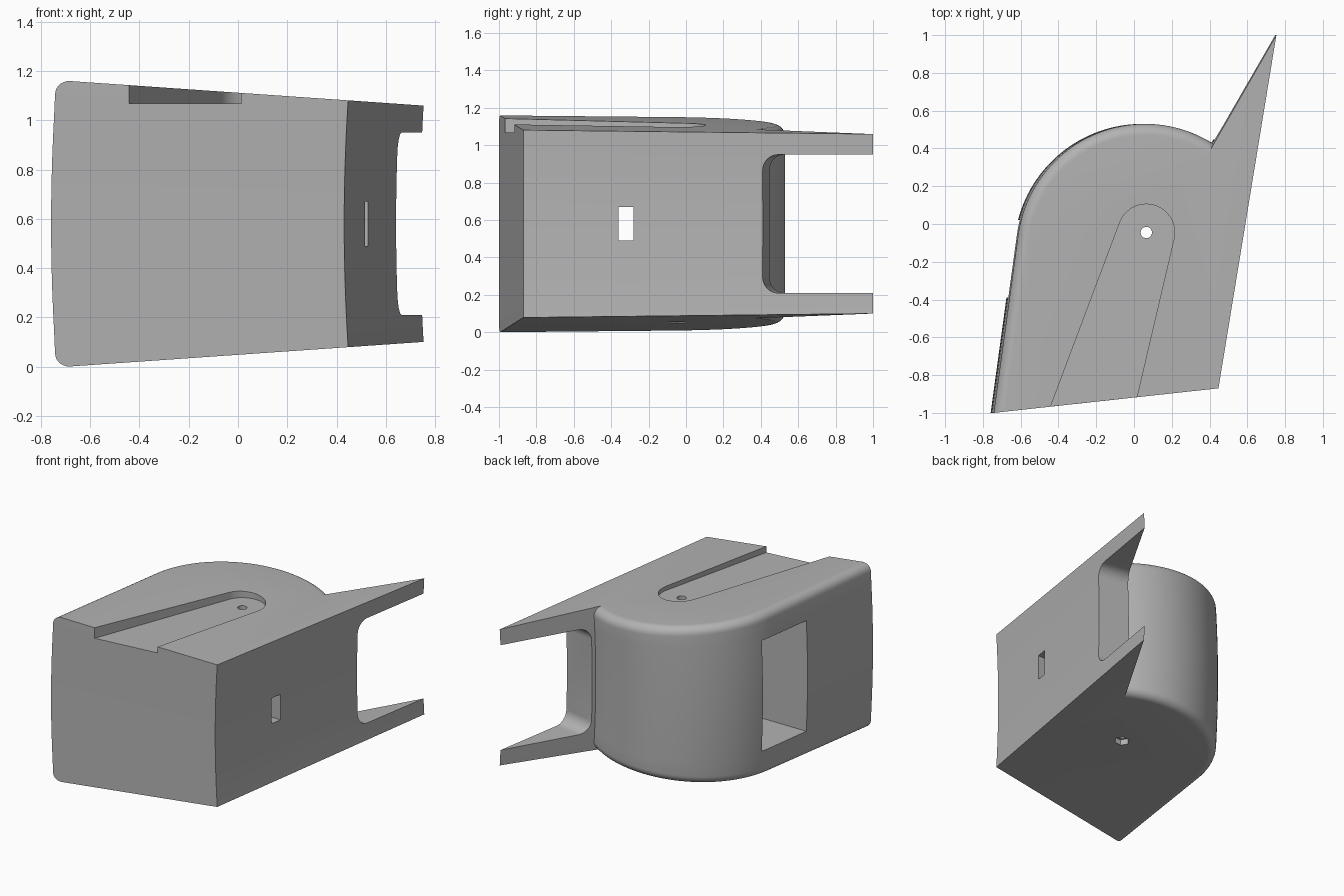
import bpy, bmesh, math
from mathutils import Vector, Matrix

cube = bpy.data.objects.get("Cube")
if cube:
    bpy.data.objects.remove(cube, do_unlink=True)

grey = bpy.data.materials.new("plain grey")
grey.use_nodes = True
color = (0.45, 0.45, 0.45, 1)
grey.diffuse_color = color
grey.node_tree.nodes["Principled BSDF"].inputs["Base Color"].default_value = color

HEIGHT, FILLET, RADIUS = 1.16, 0.06, 0.68
CENTRE = Vector((0.06, -0.15))
PIVOT = Vector((0.065, -0.045))
FRONT_OUTER, FRONT_INNER = Vector((-0.743, -1)), Vector((0.447, -0.87))
WING_ROOT, WING_TIP = Vector((0.42, 0.42)), Vector((0.755, 1))


def polar(centre, r, a):
    return centre + r * Vector((math.cos(a), math.sin(a)))


def tangent_angle(point, centre, r, side):
    d = point - centre
    return math.atan2(d.y, d.x) + side * math.acos(r / d.length)


def make(name, bm):
    bmesh.ops.recalc_face_normals(bm, faces=bm.faces)
    me = bpy.data.meshes.new(name)
    bm.to_mesh(me)
    bm.free()
    me.materials.append(grey)
    ob = bpy.data.objects.new(name, me)
    bpy.context.collection.objects.link(ob)
    return ob


def loft(name, rings):
    bm = bmesh.new()
    rows = [[bm.verts.new(p) for p in ring] for ring in rings]
    n = len(rows[0])
    for a, b in zip(rows, rows[1:]):
        for i in range(n):
            bm.faces.new((a[i], a[(i + 1) % n], b[(i + 1) % n], b[i]))
    bm.faces.new(rows[0][::-1])
    bm.faces.new(rows[-1])
    return make(name, bm)


def prism(name, pts, lo, hi, frame=Matrix.Identity(4)):
    return loft(name, [[frame @ Vector((p[0], p[1], w)) for p in pts] for w in (lo, hi)])


def outline(inset):
    """Plan outline, pulled in along the rounded outer wall."""
    r = RADIUS - inset
    edge = (FRONT_INNER - FRONT_OUTER).normalized()
    corner = FRONT_OUTER + edge * inset / 0.97
    start = tangent_angle(corner, CENTRE, r, -1) % math.tau
    # arc stops where it meets the back plane of the wing
    d = (WING_TIP - WING_ROOT).normalized()
    m = WING_ROOT - CENTRE
    t = -m.dot(d) + math.sqrt(m.dot(d) ** 2 - m.dot(m) + r * r)
    e = m + d * t
    end = math.atan2(e.y, e.x)
    steps = 48
    arc = [polar(CENTRE, r, start + (end - start) * i / steps) for i in range(steps + 1)]
    return [corner, FRONT_INNER, WING_TIP] + arc[::-1]


def ring(inset, rise, blend):
    pts = []
    for p in outline(inset):
        low = 0.0694 * (p.x + 0.69)
        z0, z1 = low + rise, HEIGHT - low - rise
        z = z0 + (z1 - z0) * blend
        bow = 0.016 * max(0, 1 - ((z - HEIGHT / 2) / 0.5) ** 2)
        pts.append(Vector((p.x - bow, p.y, z)))
    return pts


# Housing body: tapered, bowed, with rounded outer rims
quarter = [i / 7 * math.pi / 2 for i in range(7)]
rim = [(FILLET * (1 - math.sin(a)), FILLET * (1 - math.cos(a))) for a in quarter]
rings = [ring(i, r, 0) for i, r in rim]
rings += [ring(0, FILLET, k / 12) for k in range(13)]
rings += [ring(i, r, 1) for i, r in reversed(rim)]
body = loft("housing_body", rings)

cutters = []


def box(name, x, y, z):
    pts = [(x[0], y[0]), (x[1], y[0]), (x[1], y[1]), (x[0], y[1])]
    cutters.append(prism(name, pts, *z))


# Side window pocket and the slot opposite it
box("window_cutter", (-1, 0.38), (-0.39, 0.02), (0.19, 0.97))
box("slot_cutter", (0.3, 0.9), (-0.36, -0.28), (0.49, 0.67))

# Top groove running from the front edge to a round end at the pivot
g0, g1 = Vector((-0.44, -0.962)), Vector((0.016, -0.912))
R = 0.15
a0 = tangent_angle(g0, PIVOT, R, -1) % math.tau
a1 = tangent_angle(g1, PIVOT, R, 1)
pts = [polar(PIVOT, R, a0 + (a1 - a0) * i / 32) for i in range(33)]
ends = [g + (g - p).normalized() * 0.2 for g, p in ((g1, pts[-1]), (g0, pts[0]))]
cutters.append(prism("groove_cutter", pts + ends, 1.068, 1.4))

# Pivot bore and hexagonal nut seat
for name, r, n, lo, hi in (("bore_cutter", 0.03, 24, -0.2, 1.4), ("nut_cutter", 0.05, 6, -0.2, 0.09)):
    cutters.append(prism(name, [polar(PIVOT, r, math.tau * i / n) for i in range(n)], lo, hi))

# Rounded notch that leaves two prongs on the wing
along = (WING_TIP - FRONT_INNER).normalized()
frame = Matrix(((along.x, 0, along.y, 0.645), (along.y, 0, -along.x, 0.41),
                (0, 1, 0, 0), (0, 0, 0, 1)))
c = 0.085
pts = [(1, 0.21), (1, 0.95)]
for cz, a in ((0.95 - c, math.pi / 2), (0.21 + c, math.pi)):
    pts += [polar(Vector((c, cz)), c, a + math.pi / 2 * i / 8) for i in range(9)]
cutters.append(prism("notch_cutter", pts, -0.26, 0.3, frame))

# Cut every opening, then shade
bpy.context.view_layer.objects.active = body
for cutter in cutters:
    cutter.hide_render = True
    mod = body.modifiers.new(cutter.name, "BOOLEAN")
    mod.operation, mod.solver, mod.object = "DIFFERENCE", "EXACT", cutter
    bpy.ops.object.modifier_apply(modifier=mod.name)
    bpy.data.objects.remove(cutter, do_unlink=True)

bpy.ops.object.select_all(action="DESELECT")
body.select_set(True)
bpy.ops.object.shade_smooth_by_angle(angle=math.radians(30))
